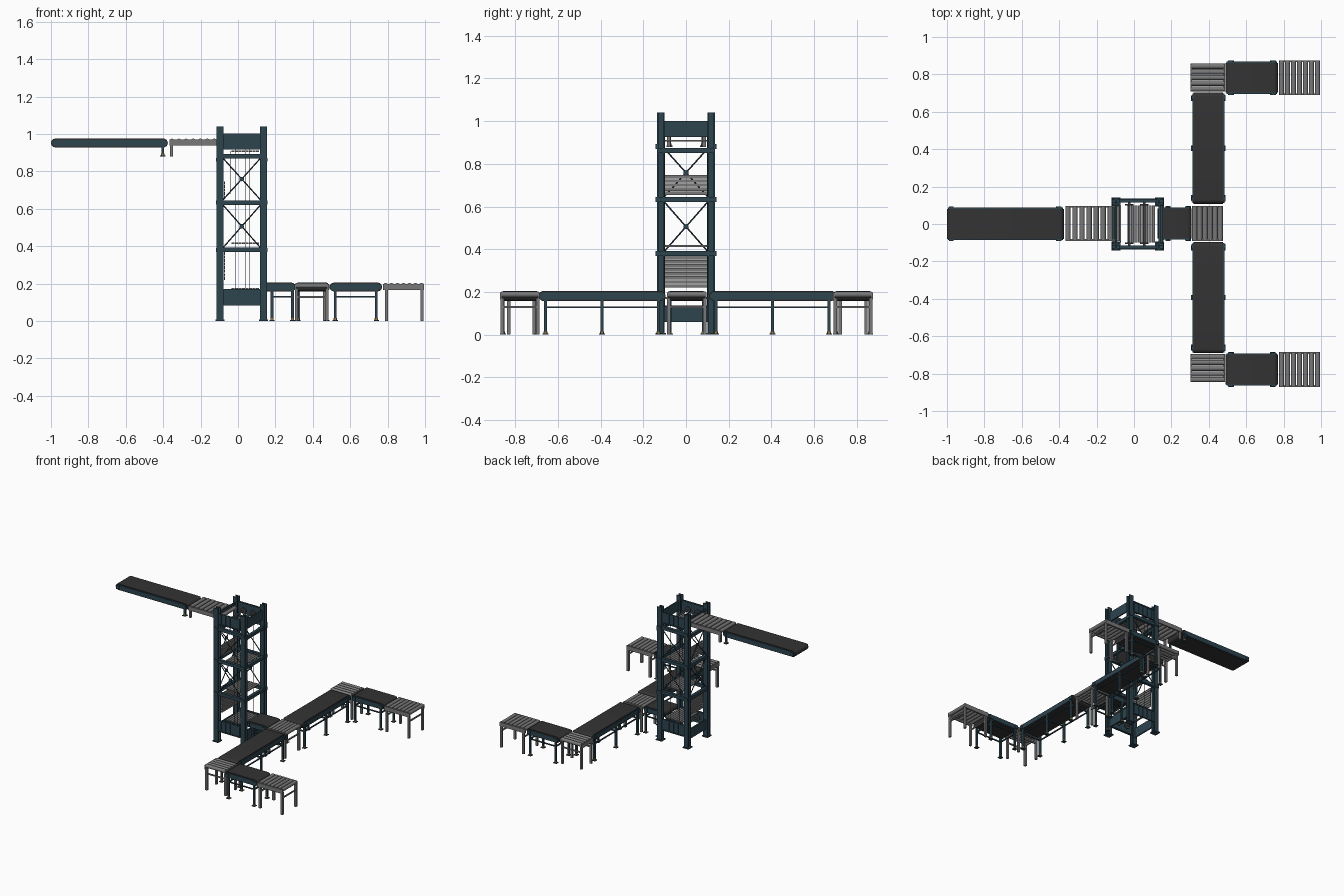
import bpy, bmesh, math
from mathutils import Matrix, Vector

if "Cube" in bpy.data.objects:
    bpy.data.objects.remove(bpy.data.objects["Cube"])


def material(name, rgb):
    m = bpy.data.materials.new(name)
    m.diffuse_color = (*rgb, 1)
    m.use_nodes = True
    m.node_tree.nodes["Principled BSDF"].inputs["Base Color"].default_value = m.diffuse_color
    return m


TEAL = material("dark teal paint", (0.026, 0.058, 0.078))
BELT = material("black rubber", (0.033, 0.033, 0.033))
STEEL = material("grey steel", (0.19, 0.19, 0.19))
DARK = material("dark steel", (0.06, 0.065, 0.07))
BRASS = material("brass", (0.36, 0.2, 0.05))


def box(bm, x0, x1, y0, y1, z0, z1):
    mat = Matrix.Translation(((x0 + x1) / 2, (y0 + y1) / 2, (z0 + z1) / 2)) @ \
        Matrix.Diagonal((abs(x1 - x0), abs(y1 - y0), abs(z1 - z0), 1))
    bmesh.ops.create_cube(bm, size=1, matrix=mat)


def post(bm, x, y, z0, z1, s):
    box(bm, x - s, x + s, y - s, y + s, z0, z1)


def cyl(bm, p, q, r, seg=12):
    p, q = Vector(p), Vector(q)
    d = q - p
    mat = Matrix.Translation((p + q) / 2) @ d.to_track_quat('Z', 'Y').to_matrix().to_4x4()
    bmesh.ops.create_cone(bm, cap_ends=True, segments=seg, radius1=r, radius2=r,
                          depth=d.length, matrix=mat)


def prism(bm, pts, offset):
    f = bm.faces.new([bm.verts.new(p) for p in pts])
    g = bmesh.ops.extrude_face_region(bm, geom=[f])
    bmesh.ops.translate(bm, vec=offset, verts=[v for v in g['geom'] if isinstance(v, bmesh.types.BMVert)])


def stadium(bm, half, r, y0, y1, z):
    pts = []
    for s, start in ((1, -90), (-1, 90)):
        for i in range(11):
            a = math.radians(start + 18 * i)
            pts.append((s * (half - r) + r * math.cos(a), y0, z + r * math.sin(a)))
    prism(bm, pts, (0, y1 - y0, 0))


def finish(bm, name, mat, M=Matrix()):
    bmesh.ops.recalc_face_normals(bm, faces=bm.faces)
    me = bpy.data.meshes.new(name)
    bm.to_mesh(me)
    bm.free()
    me.transform(M)
    me.materials.append(mat)
    ob = bpy.data.objects.new(name, me)
    bpy.context.collection.objects.link(ob)
    bpy.ops.object.select_all(action='DESELECT')
    ob.select_set(True)
    bpy.context.view_layer.objects.active = ob
    bpy.ops.object.shade_smooth_by_angle(angle=math.radians(40))


def place(x0, x1, y0, y1, along_y):
    M = Matrix.Translation(((x0 + x1) / 2, (y0 + y1) / 2, 0))
    if along_y:
        return M @ Matrix.Rotation(math.pi / 2, 4, 'Z'), (y1 - y0) / 2, (x1 - x0) / 2
    return M, (x1 - x0) / 2, (y1 - y0) / 2


def belt_conveyor(name, rect, legs, along_y=False, top=0.205, ground=0):
    M, h, w = place(*rect, along_y)
    z = top - 0.0235
    b = bmesh.new()                                    # rubber loop
    stadium(b, h, 0.0235, -w + 0.006, w - 0.006, z)
    finish(b, name + "_belt", BELT, M)
    b = bmesh.new()                                    # side rails and bearings
    for s in (-1, 1):
        stadium(b, h - 0.005, 0.017, s * (w - 0.007), s * w, z)
        for e in (-1, 1):
            x = e * (h - 0.024)
            box(b, x - 0.012, x + 0.012, s * w, s * (w + 0.006), z - 0.014, z + 0.014)
    finish(b, name + "_rails", TEAL, M)
    b, g = bmesh.new(), bmesh.new()                    # legs, braces, feet
    for x in legs:
        for s in (-1, 1):
            y = s * (w - 0.007)
            post(b, x, y, ground + 0.01, z, 0.007)
            post(b, x, y, ground, ground + 0.005, 0.014)
            cyl(g, (x, y, ground + 0.005), (x, y, ground + 0.016), 0.009)
        if ground == 0:
            box(b, x - 0.004, x + 0.004, -w, w, 0.124, 0.134)
    if ground == 0:
        for s in (-1, 1):
            y = s * (w - 0.007)
            box(b, legs[0], legs[-1], y - 0.004, y + 0.004, 0.125, 0.133)
    finish(b, name + "_legs", TEAL, M)
    finish(g, name + "_levelling_feet", BRASS, M)


def roller_table(name, rect, count, legs, along_y=False, top=0.203, ground=0):
    M, h, w = place(*rect, along_y)
    r = 0.014
    b = bmesh.new()                                    # rollers
    for i in range(count):
        x = -h + r + (2 * h - 2 * r) * i / (count - 1)
        cyl(b, (x, -w + 0.006, top - r), (x, w - 0.006, top - r), r, 16)
    finish(b, name + "_rollers", STEEL, M)
    b = bmesh.new()                                    # rails and legs
    for s in (-1, 1):
        box(b, -h, h, s * (w - 0.009), s * w, top - 0.038, top - 0.006)
        for x in legs:
            post(b, x, s * (w - 0.010), ground, top - 0.03, 0.008)
    for x in legs:
        if ground == 0:
            box(b, x - 0.004, x + 0.004, -w + 0.01, w - 0.01, 0.124, 0.134)
    finish(b, name + "_frame", STEEL, M)


# Upper infeed line
belt_conveyor("upper_infeed", (-1, -0.375, -0.085, 0.087), [0.285], top=0.975, ground=0.88)
roller_table("upper_transfer", (-0.367, -0.075, -0.09, 0.096), 8, [-0.134], top=0.975, ground=0.88)

# Lower outfeed line and its two mirrored branches
belt_conveyor("outfeed", (0.125, 0.308, -0.083, 0.088), [-0.035, 0.075])
roller_table("junction", (0.31, 0.475, -0.09, 0.097), 6, [-0.07, 0.07])
for side, s, d in (("back", 1, 0.006), ("front", -1, 0.006)):
    def rect(x0, x1, a, c):
        lo, hi = sorted((s * a + d, s * c + d))
        return (x0, x1, lo, hi)
    belt_conveyor(side + "_branch", rect(0.313, 0.483, 0.102, 0.697), [-0.265, 0, 0.265], True)
    roller_table(side + "_corner", rect(0.302, 0.486, 0.702, 0.852), 5, [-0.06, 0.06], True)
    d = 0.002
    belt_conveyor(side + "_exit", rect(0.49, 0.77, 0.694, 0.866), [-0.11, 0.11])
    roller_table(side + "_exit_table", rect(0.775, 0.995, 0.687, 0.873), 7, [-0.09, 0.1])

# Tower posts: I-beams with base plates
CX, HX, HY, S = 0.02, 0.116, 0.118, 0.018
b = bmesh.new()
for sx in (-1, 1):
    for sy in (-1, 1):
        x, y = CX + sx * HX, sy * HY
        for e in (-1, 1):
            box(b, x - S, x + S, y + e * S, y + e * (S - 0.007), 0, 1.04)
        box(b, x - 0.004, x + 0.004, y - S, y + S, 0, 1.04)
        post(b, x, y, 0, 0.008, 0.025)
finish(b, "tower_posts", TEAL)

# Ring beams with joint plates
b = bmesh.new()
for z in (0.38, 0.633, 0.882):
    for s in (-1, 1):
        y, x = s * (HY + S), CX + s * (HX + S)
        box(b, CX - HX, CX + HX, y - s * 0.022, y, z - 0.012, z + 0.012)
        zz = z - 0.02 if z > 0.8 else z
        box(b, x - s * 0.022, x, -HY, HY, zz - 0.012, zz + 0.012)
        for e in (-1, 1):
            px, py = CX + e * HX, e * HY
            box(b, px - S, px + S, y, y + s * 0.006, z - 0.012, z + 0.012)
            box(b, x, x + s * 0.004, py - S, py + S, zz - 0.01, zz + 0.01)
finish(b, "ring_beams", TEAL)

# Ribbed panels at top and bottom
b = bmesh.new()
for s in (-1, 1):
    y = s * 0.12
    for z0, z1 in ((0.92, 1.0), (0.085, 0.168)):
        box(b, CX - 0.1, CX + 0.1, y - 0.004, y + 0.004, z0, z1)
        for i in range(5):
            x = CX - 0.08 + 0.04 * i
            box(b, x - 0.003, x + 0.003, y, y + s * 0.009, z0, z1)
        for z in (z0, z1):
            box(b, CX - 0.1, CX + 0.1, y, y + s * 0.011, z - 0.003, z + 0.003)
x = CX + HX
box(b, x - 0.005, x + 0.005, -0.1, 0.1, 0.925, 1.0)
for s in (-1, 1):
    x = CX + s * HX
    box(b, x - 0.005, x + 0.005, -0.1, 0.1, 0.06, 0.135)
box(b, CX - HX - 0.005, CX - HX + 0.005, -0.1, 0.1, 0.985, 1.0)
finish(b, "tower_panels", TEAL)

# Cross braces with hubs on front, back and left
b = bmesh.new()
for z0, z1 in ((0.392, 0.62), (0.648, 0.87)):
    zm = (z0 + z1) / 2
    for s in (-1, 1):
        y = s * 0.122
        for e in (-1, 1):
            cyl(b, (CX - e * 0.1, y, z0), (CX + e * 0.1, y, z1), 0.0035, 8)
        cyl(b, (CX, y - 0.005, zm), (CX, y + 0.005, zm), 0.012)
        x = CX - HX - 0.004
        cyl(b, (x, -s * 0.1, z0), (x, s * 0.1, z1), 0.0035, 8)
    cyl(b, (x - 0.005, 0, zm), (x + 0.005, 0, zm), 0.012)
finish(b, "cross_braces", TEAL)

# Slatted lift platforms, level and folded upright
b = bmesh.new()
for z in (0.908, 0.635, 0.415, 0.172):
    for i in range(8):
        x = -0.036 + 0.019 * i
        box(b, x, x + 0.016, -0.098, 0.098, z - 0.004, z + 0.004)
for z0, n in ((0.655, 5), (0.22, 8)):
    for i in range(n):
        z = z0 + 0.019 * i
        box(b, -0.076, -0.069, -0.098, 0.098, z, z + 0.016)
finish(b, "lift_platforms", STEEL)

# Lift chains and drive shafts
b = bmesh.new()
for s in (-1, 1):
    for x in (-0.012, 0.042, 0.062):
        cyl(b, (x, s * 0.1, 0.13), (x, s * 0.1, 0.95), 0.0015, 6)
    cyl(b, (-0.042, s * 0.1, 0.68), (-0.042, s * 0.1, 0.91), 0.0015, 6)
for z in (0.13, 0.95):
    for x in (-0.025, 0.055):
        cyl(b, (x, -0.118, z), (x, 0.118, z), 0.007)
        for s in (-1, 1):
            cyl(b, (x, s * 0.1, z), (x, s * 0.108, z), 0.022, 16)
finish(b, "lift_chains", DARK)
